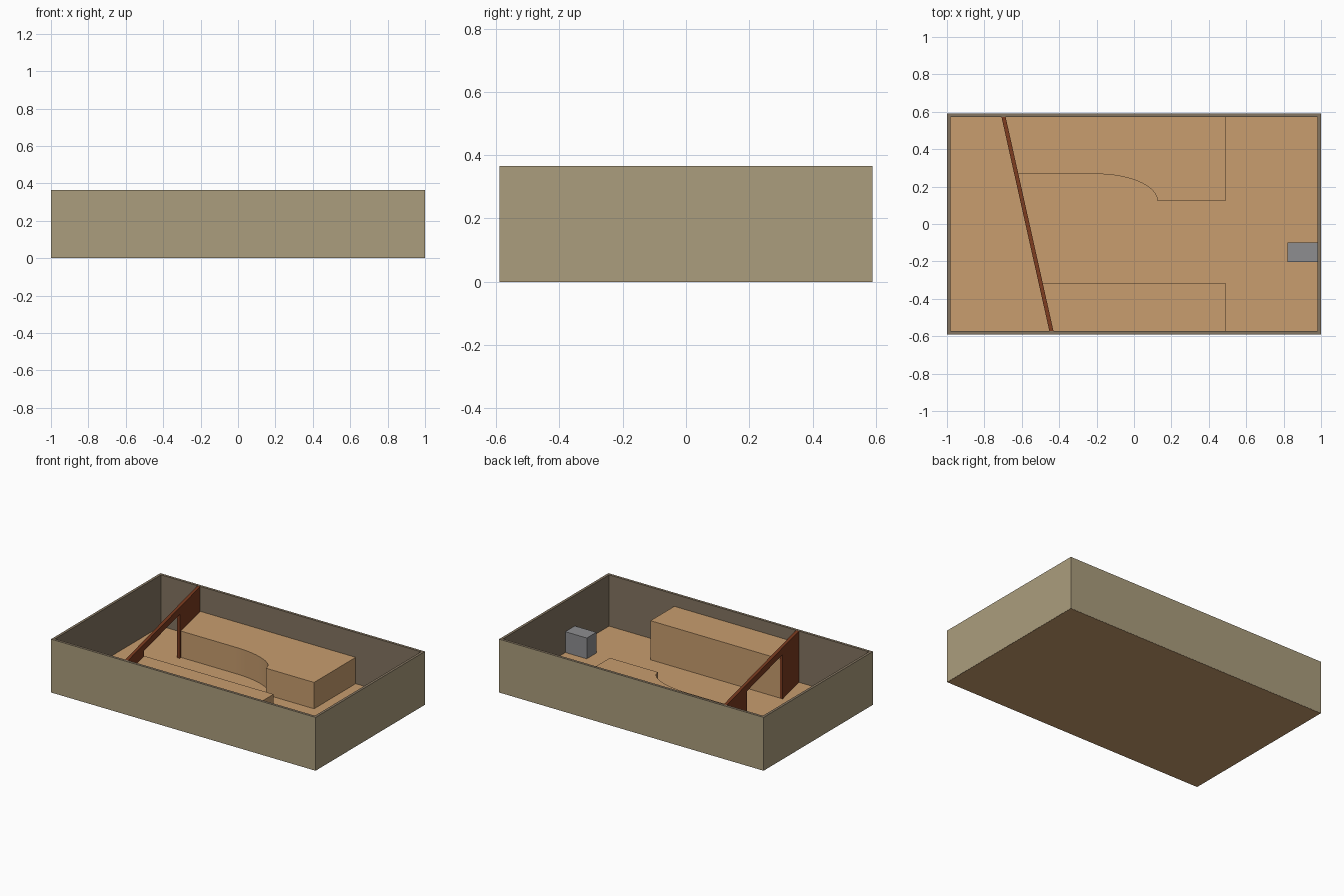
import bpy, bmesh, math

if "Cube" in bpy.data.objects:
    bpy.data.objects.remove(bpy.data.objects["Cube"])

HX, HY, H = 1.0, 0.59, 0.365      # half length, half depth, wall height
T, FLOOR = 0.018, 0.015           # wall thickness, floor thickness
IX, IY = HX - T, HY - T


def material(name, rgb):
    m = bpy.data.materials.new(name)
    m.diffuse_color = (*rgb, 1)
    m.use_nodes = True
    m.node_tree.nodes["Principled BSDF"].inputs["Base Color"].default_value = m.diffuse_color
    return m


tan = material("tan_outside", (0.407, 0.337, 0.205))
taupe = material("taupe_inside", (0.231, 0.178, 0.119))
wood = material("light_wood", (0.578, 0.337, 0.156))
rust = material("rust_brown", (0.205, 0.045, 0.0145))
grey = material("grey", (0.27, 0.27, 0.28))


def finish(name, bm, *mats):
    bmesh.ops.recalc_face_normals(bm, faces=bm.faces[:])
    me = bpy.data.meshes.new(name)
    bm.to_mesh(me)
    bm.free()
    for m in mats:
        me.materials.append(m)
    ob = bpy.data.objects.new(name, me)
    bpy.context.collection.objects.link(ob)
    return ob


def prism(name, outline, z0, z1, mat):
    """Extrude a flat outline upward from z0 to z1."""
    bm = bmesh.new()
    face = bm.faces.new([bm.verts.new((x, y, z0)) for x, y in outline])
    top = bmesh.ops.extrude_face_region(bm, geom=[face])["geom"]
    for v in top:
        if isinstance(v, bmesh.types.BMVert):
            v.co.z = z1
    return finish(name, bm, mat)


def rect(x0, x1, y0, y1):
    return [(x0, y0), (x1, y0), (x1, y1), (x0, y1)]


# Floor slab
e = 0.001
prism("floor", rect(-HX + e, HX - e, -HY + e, HY - e), 0, FLOOR, wood)

# Outer walls: one ring, tan outside, taupe inside and on the rim
bm = bmesh.new()
loops = [[bm.verts.new((x, y, z)) for x, y in rect(-a, a, -b, b)]
         for a, b, z in ((HX, HY, e), (HX, HY, H), (IX, IY, H), (IX, IY, e))]
for k in range(4):
    lo, hi = loops[k], loops[(k + 1) % 4]
    for i in range(4):
        j = (i + 1) % 4
        f = bm.faces.new((lo[i], lo[j], hi[j], hi[i]))
        f.material_index = 0 if k == 0 else 1
finish("outer_walls", bm, tan, taupe)


# Slanted partition with a wide doorway
def partition_x(y):
    return -0.698 + (0.575 - y) / 1.15 * 0.257


DOOR_BACK, DOOR_FRONT, DOOR_TOP = 0.25, -0.315, 0.318
bm = bmesh.new()
profile = [(-IY, FLOOR), (DOOR_FRONT, FLOOR), (DOOR_FRONT, DOOR_TOP),
           (DOOR_BACK, DOOR_TOP), (DOOR_BACK, FLOOR), (IY, FLOOR),
           (IY, H - e), (-IY, H - e)]
face = bm.faces.new([bm.verts.new((partition_x(y) - 0.011, y, z)) for y, z in profile])
out = bmesh.ops.extrude_face_region(bm, geom=[face])["geom"]
bmesh.ops.translate(bm, vec=(0.022, 0, 0),
                    verts=[v for v in out if isinstance(v, bmesh.types.BMVert)])
finish("partition", bm, rust)

# Rear platform with a curved shoulder
STEP, EDGE, END = 0.267, 0.123, 0.489
curve = []
for i in range(25):
    a = math.pi / 2 * (1 - i / 24)
    curve.append((-0.20 + 0.325 * math.cos(a), EDGE + (STEP - EDGE) * math.sin(a)))
rear = prism("rear_platform",
             [(partition_x(STEP), STEP)] + curve
             + [(END, EDGE), (END, IY), (partition_x(IY), IY)],
             FLOOR - 0.005, 0.195, wood)
bpy.context.view_layer.objects.active = rear
rear.select_set(True)
bpy.ops.object.shade_smooth_by_angle(angle=math.radians(30))

# Taller front platform
prism("front_platform",
      [(partition_x(-IY), -IY), (END, -IY), (END, DOOR_FRONT), (partition_x(DOOR_FRONT), DOOR_FRONT)],
      FLOOR - 0.005, 0.282, wood)

# Small box against the right wall
prism("wall_box", rect(0.82, IX, -0.203, -0.10), FLOOR - 0.005, 0.157, grey)
